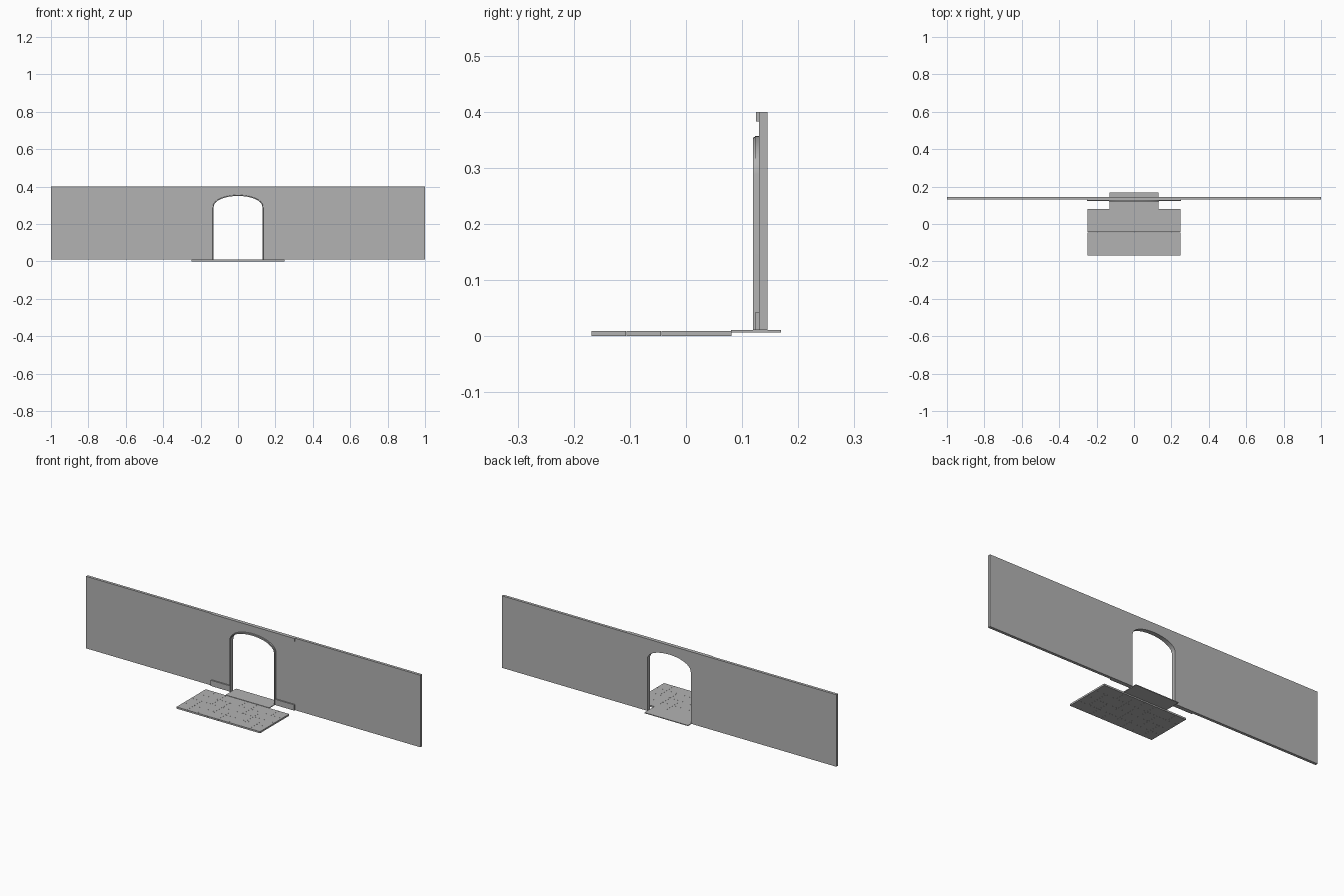
import bpy, bmesh, math

cube = bpy.data.objects.get("Cube")
if cube:
    bpy.data.objects.remove(cube, do_unlink=True)

grey = bpy.data.materials.new("plain_grey")
grey.use_nodes = True
colour = (0.45, 0.45, 0.45, 1)
grey.diffuse_color = colour
grey.node_tree.nodes["Principled BSDF"].inputs["Base Color"].default_value = colour

BASE = 0.011
WALL_FRONT, WALL_BACK = 0.13, 0.145


def finish(name, bm, smooth=False):
    bmesh.ops.recalc_face_normals(bm, faces=bm.faces)
    mesh = bpy.data.meshes.new(name)
    bm.to_mesh(mesh)
    bm.free()
    mesh.materials.append(grey)
    obj = bpy.data.objects.new(name, mesh)
    bpy.context.collection.objects.link(obj)
    if smooth:
        bpy.ops.object.select_all(action="DESELECT")
        obj.select_set(True)
        bpy.context.view_layer.objects.active = obj
        bpy.ops.object.shade_smooth_by_angle(angle=math.radians(25))
    return obj


def add_box(bm, x0, x1, y0, y1, z0, z1):
    made = bmesh.ops.create_cube(bm, size=1)["verts"]
    bmesh.ops.scale(bm, vec=(x1 - x0, y1 - y0, z1 - z0), verts=made)
    bmesh.ops.translate(bm, vec=((x0 + x1) / 2, (y0 + y1) / 2, (z0 + z1) / 2), verts=made)


def box(name, *bounds):
    bm = bmesh.new()
    add_box(bm, *bounds)
    return finish(name, bm)


def doorway(offset=0, steps=32):
    """Outline of the arched opening from its right foot to its left foot."""
    half, spring, rise = 0.13 + offset, 0.288, 0.062 + offset
    arch = [(-half * math.cos(math.pi * i / steps),
             spring + rise * math.sin(math.pi * i / steps) ** 0.9)
            for i in range(steps + 1)]
    return [(-half, BASE)] + arch + [(half, BASE)]


# Long wall with the arched opening
bm = bmesh.new()
outline = doorway() + [(1, BASE), (1, 0.4), (-1, 0.4), (-1, BASE)]
face = bm.faces.new([bm.verts.new((x, WALL_FRONT, z)) for x, z in outline])
extruded = bmesh.ops.extrude_face_region(bm, geom=[face], use_keep_orig=True)["geom"]
bmesh.ops.translate(bm, vec=(0, WALL_BACK - WALL_FRONT, 0),
                    verts=[v for v in extruded if isinstance(v, bmesh.types.BMVert)])
finish("wall", bm, smooth=True)

# Moulded trim swept around the opening: (distance outward, depth)
profile = [(0, 0.13), (0, 0.121), (0.002, 0.119), (0.004, 0.119),
           (0.005, 0.123), (0.007, 0.123), (0.007, 0.13)]
bm = bmesh.new()
rails = [[bm.verts.new((x, y, z)) for x, z in doorway(offset)] for offset, y in profile]
for a, b in zip(rails, rails[1:] + rails[:1]):
    for i in range(len(a) - 1):
        bm.faces.new((a[i], a[i + 1], b[i + 1], b[i]))
for end in (0, -1):
    bm.faces.new([rail[end] for rail in rails])
finish("arch_trim", bm, smooth=True)

# Skirting boards beside the doorway and the strip along the top
for side, sign in (("left", 1), ("right", -1)):
    x0, x1 = sorted((sign * 0.137, sign * 0.25))
    box(side + "_skirting", x0, x1, 0.123, WALL_FRONT, BASE, 0.042)
box("top_strip", -0.25, 0.25, 0.125, WALL_FRONT, 0.383, 0.4)

# Threshold slab through the doorway
box("threshold", -0.13, 0.13, 0.08, 0.169, 0.007, BASE)

# Floor of square tiles with hairline joints
bm = bmesh.new()
columns, rows, gap = 8, 4, 0.0002
size = 0.5 / columns
for i in range(columns):
    for j in range(rows):
        x, y = -0.25 + i * size, -0.169 + j * size
        add_box(bm, x + gap, x + size - gap, y + gap, y + size - gap, 0, 0.009)
finish("floor_tiles", bm)
